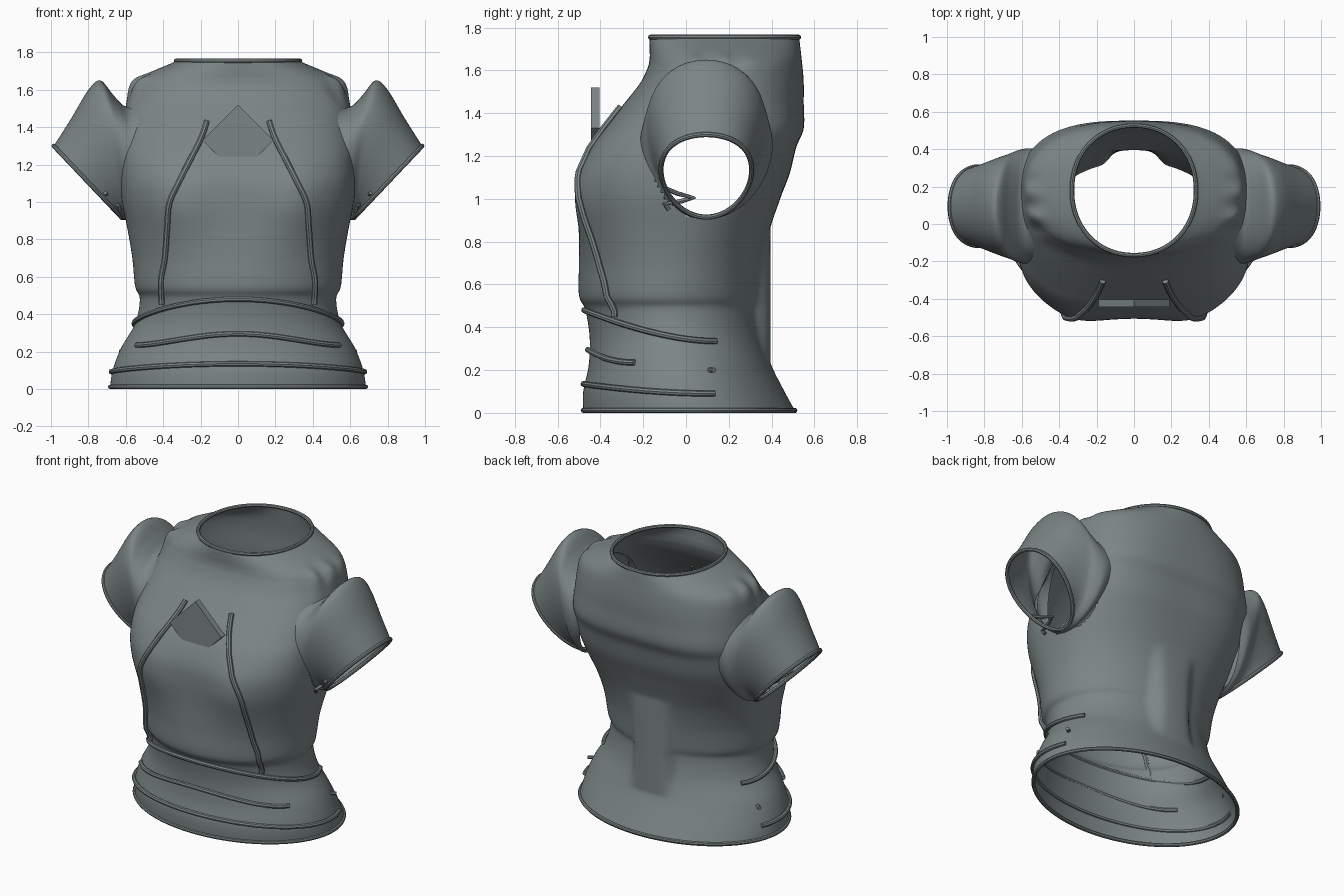
import bpy
import bmesh
from math import pi, sin, cos, acos, exp

if "Cube" in bpy.data.objects:
    bpy.data.objects.remove(bpy.data.objects["Cube"])

# One grey-green cloth colour
cloth = bpy.data.materials.new("grey_green_cloth")
cloth.use_nodes = True
colour = (0.20, 0.235, 0.235, 1)
cloth.diffuse_color = colour
cloth.node_tree.nodes["Principled BSDF"].inputs["Base Color"].default_value = colour

# Torso profile: height, half width, front depth, back depth
PROFILE = [
    (0, .685, -.48, .515), (.1, .67, -.48, .46), (.22, .625, -.455, .4),
    (.35, .55, -.45, .355), (.48, .525, -.47, .335), (.55, .55, -.5, .345),
    (.7, .565, -.5, .36), (.85, .59, -.5, .39), (1, .62, -.505, .44),
    (1.12, .63, -.495, .485), (1.24, .63, -.445, .515), (1.33, .625, -.38, .55),
    (1.45, .61, -.285, .55), (1.54, .595, -.215, .55), (1.61, .58, -.18, .545),
    (1.655, .545, -.17, .54), (1.7, .455, -.17, .535), (1.74, .36, -.17, .53),
    (1.76, .322, -.165, .525),
]


def bump(value, centre, width, power=2):
    return exp(-abs((value - centre) / width) ** power)


def spline(p0, p1, p2, p3, t):
    """Catmull-Rom blend of four tuples."""
    return [0.5 * (2 * b + (c - a) * t + (2 * a - 5 * b + 4 * c - d) * t * t
                   + (3 * b - a - 3 * c + d) * t ** 3)
            for a, b, c, d in zip(p0, p1, p2, p3)]


def resample(rows, steps):
    result = []
    last = len(rows) - 1
    for i in range(last):
        for s in range(steps):
            result.append(spline(rows[max(i - 1, 0)], rows[i], rows[i + 1],
                                 rows[min(i + 2, last)], s / steps))
    return result + [list(rows[last])]


def section(z):
    """Half width, front and back of the torso at a height."""
    i = 0
    while i < len(PROFILE) - 2 and PROFILE[i + 1][0] < z:
        i += 1
    low, high = PROFILE[i], PROFILE[i + 1]
    t = (z - low[0]) / (high[0] - low[0])
    return [p + (q - p) * t for p, q in zip(low[1:], high[1:])]


def squareness(z):
    return 2 + 0.95 * bump(z, 1.22, 0.36)


def torso_point(angle, z, dims=None, lift=0):
    w, f, b = dims or section(z)
    power = 2 / squareness(z)
    c, s = cos(angle), sin(angle)
    x = (w + lift) * abs(c) ** power * (1 if c > 0 else -1)
    y = (f + b) / 2 + ((b - f) / 2 + lift) * abs(s) ** power * (1 if s > 0 else -1)
    if s < 0:   # bust
        y -= 0.035 * bump(abs(x), 0.32, 0.17) * bump(z, 0.98, 0.2) * min(1, -3 * s)
    else:       # straight panel bridging the hollow of the lower back
        y += max(0, 0.395 - b) * bump(x, 0, 0.14, 6)
    # gathers where the shoulder meets the sleeve
    gather = bump(abs(x), 0.55, 0.08) * bump(z, 1.61, 0.07) * bump(y, 0.05, 0.2)
    return x, y, z + 0.02 * gather * sin(45 * y)


def finish(obj):
    obj.data.materials.clear()
    obj.data.materials.append(cloth)
    bpy.ops.object.select_all(action="DESELECT")
    obj.select_set(True)
    bpy.context.view_layer.objects.active = obj
    bpy.ops.object.shade_smooth_by_angle()
    return obj


def loft(name, rings, reject=None):
    """Skin closed rings into an open tube, leaving out rejected faces."""
    bm = bmesh.new()
    rows = [[bm.verts.new(p) for p in ring] for ring in rings]
    n = len(rows[0])
    for low, high in zip(rows, rows[1:]):
        for j in range(n):
            k = (j + 1) % n
            bm.faces.new((low[j], low[k], high[k], high[j]))
    if reject:
        holes = [f for f in bm.faces if reject(f.calc_center_median())]
        bmesh.ops.delete(bm, geom=holes, context="FACES")
    bmesh.ops.recalc_face_normals(bm, faces=bm.faces)
    mesh = bpy.data.meshes.new(name)
    bm.to_mesh(mesh)
    bm.free()
    obj = bpy.data.objects.new(name, mesh)
    bpy.context.collection.objects.link(obj)
    return finish(obj)


def cord(name, points, radius, closed=False):
    """Round cord along a path."""
    curve = bpy.data.curves.new(name, "CURVE")
    curve.dimensions = "3D"
    curve.bevel_depth = radius
    curve.bevel_resolution = 2
    curve.use_fill_caps = True
    path = curve.splines.new("POLY")
    path.points.add(len(points) - 1)
    for point, co in zip(path.points, points):
        point.co = (*co, 1)
    path.use_cyclic_u = closed
    obj = bpy.data.objects.new(name, curve)
    bpy.context.collection.objects.link(obj)
    bpy.ops.object.select_all(action="DESELECT")
    obj.select_set(True)
    bpy.context.view_layer.objects.active = obj
    bpy.ops.object.convert(target="MESH")
    finish(bpy.context.object)


# Torso shell with open armholes
COUNT = 240
TURN = [2 * pi * j / COUNT for j in range(COUNT)]


def in_armhole(p):
    return abs(p.x) > 0.3 and ((p.y - 0.09) / 0.25) ** 2 + ((p.z - 1.2) / 0.29) ** 2 < 1


loft("torso", [[torso_point(a, z, dims) for a in TURN]
               for z, *dims in resample(PROFILE, 9)], in_armhole)

# Neck and hem piping
cord("neck_piping", [torso_point(a, 1.755) for a in TURN[::2]], 0.012, True)
cord("hem_piping", [torso_point(a, 0.012) for a in TURN[::2]], 0.012, True)

# Sleeve rings: top x, top z, bottom x, bottom z, half depth, inward bow
SLEEVE = [
    (.54, 1.54, .585, .91, .3, .06), (.6, 1.51, .6, .905, .31, .04),
    (.665, 1.57, .61, .905, .3, .025), (.735, 1.65, .62, .905, .28, .02),
    (.8, 1.6, .625, .91, .262, .01), (.89, 1.45, .625, .915, .235, 0),
    (.985, 1.3, .62, .915, .212, 0),
]


def sleeve_ring(side, tx, tz, bx, bz, half, bow):
    ring = []
    for a in TURN[::3]:
        c = cos(a)
        up = sin(a) + 0.15 * c * c
        ring.append((side * ((tx + bx) / 2 + (tx - bx) / 2 * up - bow * c * c),
                     0.095 + half * c, (tz + bz) / 2 + (tz - bz) / 2 * up))
    return ring


# Waist bands: name, centre height, end height, half sweep
BANDS = [("upper_band", .48, .335, 2.04), ("middle_band", .295, .235, 1.06),
         ("lower_band", .135, .09, 1.87)]
for name, middle, end, sweep in BANDS:
    path = []
    for i in range(-30, 31):
        k = i / 30
        z = end + (middle - end) * (1 + cos(pi * k)) / 2
        path.append(torso_point(sweep * k - pi / 2, z, lift=0.006))
    cord(name, path, 0.014)

# Front seam cord as (x, z), and torn underarm flap as (y, z)
SEAM = [(.165, 1.43), (.2, 1.33), (.3, 1.13), (.36, 1), (.372, .88),
        (.385, .7), (.405, .58), (.4, .45)]
TEAR = [(-.1, 1.05), (-.04, 1.025), (.035, 1.005), (-.02, .99), (-.1, .975), (-.08, .95)]

for side, label in ((1, "left"), (-1, "right")):
    rings = [sleeve_ring(side, *row) for row in resample(SLEEVE, 5)]
    loft(label + "_sleeve", rings)
    cord(label + "_cuff_piping", rings[-1], 0.012, True)
    cord(label + "_underarm_edge",
         [(side * max(0.63, z - 0.34), y, z) for y, z in TEAR], 0.011)
    path = []
    for x, z in resample(SEAM, 4):
        angle = -acos((x / section(z)[0]) ** (squareness(z) / 2))
        px, py, pz = torso_point(angle, z, lift=0.01)
        path.append((side * px, py, pz))
    cord(label + "_front_seam", path, 0.016)
    # short loose stitch at the hip
    cord(label + "_hip_stitch",
         [(side * 0.6, 0.11, 0.2), (side * 0.63, 0.13, 0.2)], 0.012)

# Square chest plate standing on its corner
bpy.ops.mesh.primitive_cube_add(size=1, location=(0, -0.425, 1.33), rotation=(0, pi / 4, 0))
plate = bpy.context.object
plate.name = "chest_plate"
plate.scale = (0.268, 0.04, 0.268)
finish(plate)
